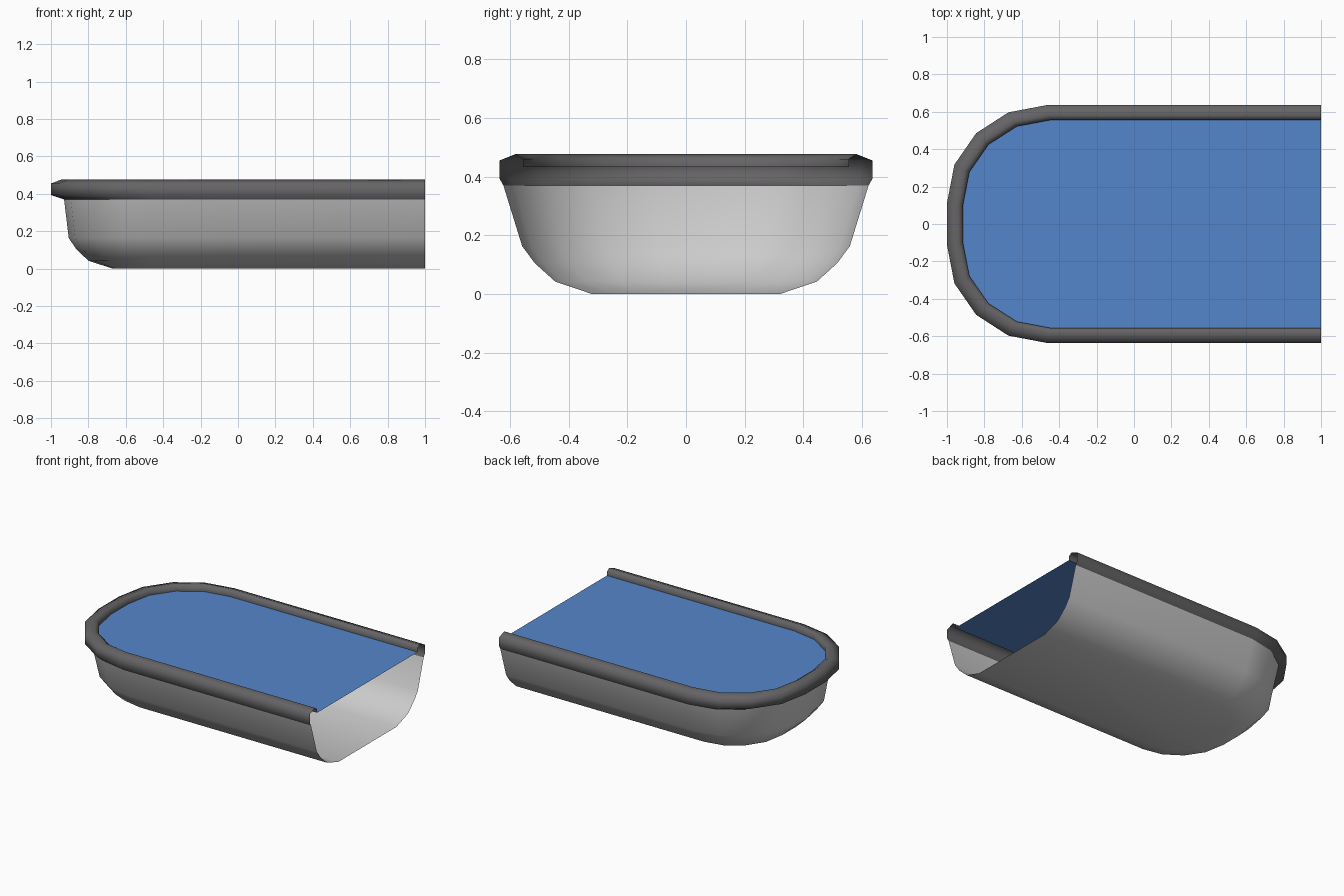
import bpy, math

if "Cube" in bpy.data.objects:
    bpy.data.objects.remove(bpy.data.objects["Cube"])

# Half plan of the rounded end, as fractions of end length and half width
ARC = [(0, 1), (0.38, 0.94), (0.705, 0.765), (0.925, 0.5), (1, 0.175)]


def outline(cx, end, half, z):
    """Open U-shaped ring: straight sides from x=1, rounded end at x=-end."""
    side = [(1.0, half, z)] + [(cx - u * (end + cx), v * half, z) for u, v in ARC]
    return side + [(x, -y, z) for x, y, z in reversed(side)]


def material(name, color):
    m = bpy.data.materials.new(name)
    m.diffuse_color = (*color, 1)
    m.use_nodes = True
    m.node_tree.nodes["Principled BSDF"].inputs["Base Color"].default_value = m.diffuse_color
    return m


def make(name, rings, angle, cap=None, mat=None):
    verts = [p for r in rings for p in r]
    n = len(rings[0])
    faces = [(k * n + i, k * n + i + 1, (k + 1) * n + i + 1, (k + 1) * n + i)
             for k in range(len(rings) - 1) for i in range(n - 1)]
    if cap == "up":
        faces.append(tuple(range(n)))
    elif cap == "down":
        faces.append(tuple(reversed(range(n))))
    me = bpy.data.meshes.new(name)
    me.from_pydata(verts, [], faces)
    ob = bpy.data.objects.new(name, me)
    bpy.context.collection.objects.link(ob)
    if mat:
        me.materials.append(mat)
    bpy.ops.object.select_all(action='DESELECT')
    ob.select_set(True)
    bpy.context.view_layer.objects.active = ob
    bpy.ops.object.shade_smooth_by_angle(angle=math.radians(angle))
    return ob


# Basin shell, bottom to top: (end reach, half width, height)
shell = [(0.67, 0.32, 0.0), (0.80, 0.445, 0.042), (0.865, 0.515, 0.105),
         (0.905, 0.558, 0.163), (0.93, 0.622, 0.37)]
make("basin_shell", [outline(-0.45, *s) for s in shell], 45, cap="down")

# Rolled rim, from outer underside over the top to the inner wall
rim = [(-0.45, 0.93, 0.622, 0.37), (-0.47, 1.0, 0.635, 0.393),
       (-0.47, 1.0, 0.635, 0.455), (-0.46, 0.942, 0.58, 0.477),
       (-0.45, 0.915, 0.555, 0.46), (-0.45, 0.915, 0.555, 0.433)]
make("rim", [outline(*r) for r in rim], 80,
     mat=material("dark_rim", (0.13, 0.125, 0.13)))

# Water surface
make("water", [outline(-0.45, 0.915, 0.555, 0.433)], 30, cap="up",
     mat=material("water_blue", (0.09, 0.24, 0.6)))
